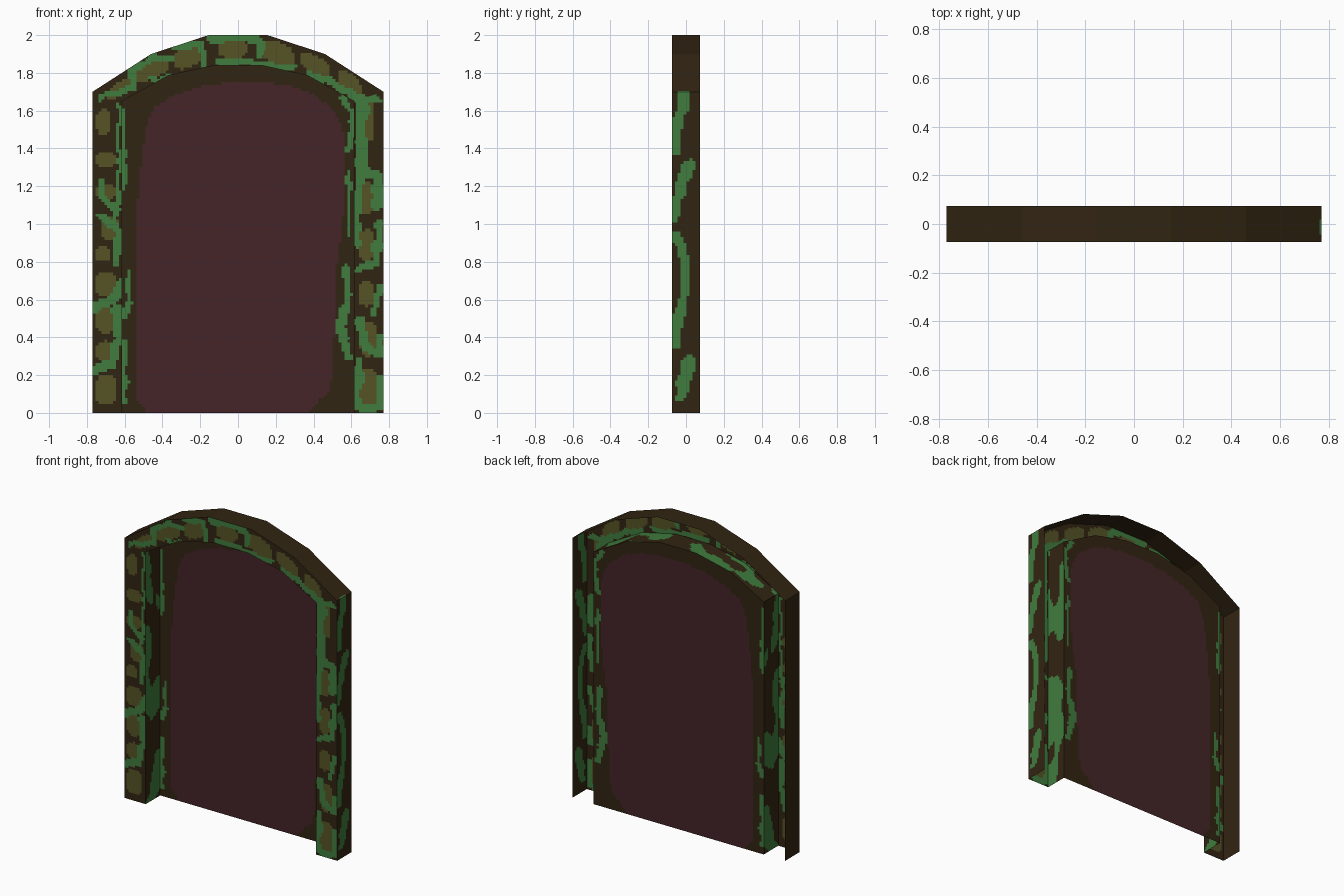
import bpy
import bmesh
from mathutils import Vector, noise
from mathutils.geometry import intersect_point_line

cube = bpy.data.objects.get("Cube")
if cube:
    bpy.data.objects.remove(cube, do_unlink=True)

FRONT, BACK = -0.075, 0.075
CELL = 0.0155
BROWN, STONE, MOSS, DOOR = range(4)


def make_material(name, rgb):
    mat = bpy.data.materials.new(name)
    mat.use_nodes = True
    mat.diffuse_color = (*rgb, 1)
    bsdf = mat.node_tree.nodes["Principled BSDF"]
    bsdf.inputs["Base Color"].default_value = (*rgb, 1)
    bsdf.inputs["Roughness"].default_value = 0.9
    return mat


materials = [
    make_material("dark brown mortar", (0.031, 0.018, 0.006)),
    make_material("olive stone", (0.092, 0.086, 0.019)),
    make_material("green moss", (0.050, 0.200, 0.047)),
    make_material("maroon door", (0.058, 0.018, 0.021)),
]


def arch(half):
    """Complete arch outline from its right-hand half, foot to crown."""
    return half + [(-x, z) for x, z in reversed(half)]


outer = arch([(0.77, 0), (0.77, 1.7), (0.46, 1.9), (0.155, 2)])
inner = arch([(0.615, 0), (0.615, 1.65), (0.37, 1.785), (0.125, 1.84)])

# Painted stones: centre x, centre z, half width, half height, slope
pillar_stones = [
    (-.71, 1.54, .04, .065, 0), (-.70, 1.34, .05, .045, 0),
    (-.70, 1.17, .05, .045, 0), (-.68, .98, .05, .065, 0),
    (-.72, .84, .04, .04, 0), (-.70, .68, .055, .065, 0),
    (-.70, .49, .05, .065, 0), (-.70, .33, .05, .05, 0),
    (-.70, .12, .055, .08, 0),
    (.69, 1.55, .035, .11, 0), (.68, 1.14, .045, .08, 0),
    (.68, .89, .045, .08, 0), (.68, .63, .045, .065, 0),
    (.69, .39, .045, .09, 0), (.69, .13, .05, .11, 0),
]
arch_stones = [
    (-.63, 1.71, .065, .04, .5), (-.45, 1.82, .085, .05, .45),
    (-.26, 1.885, .075, .055, .3), (-.03, 1.93, .08, .05, 0),
    (.21, 1.905, .085, .06, -.3), (.41, 1.84, .08, .05, -.5),
    (.59, 1.74, .06, .06, -.6),
]
stones = pillar_stones + arch_stones

# Moss strands on the front: half thickness, then points along the strand
front_moss = [
    (.012, [(-.625, 1.63), (-.63, 1.3), (-.64, 1.0)]),
    (.02, [(-.73, 1.22), (-.71, 1.12), (-.64, 1.08)]),
    (.02, [(-.72, 1.04), (-.64, .99), (-.64, .8)]),
    (.03, [(-.76, .55), (-.66, .61), (-.62, .68)]),
    (.025, [(-.76, .22), (-.67, .27), (-.63, .4), (-.64, .55)]),
    (.02, [(-.72, 1.67), (-.56, 1.72), (-.56, 1.82), (-.46, 1.88), (-.35, 1.87)]),
    (.018, [(-.45, 1.76), (-.3, 1.78)]),
    (.02, [(-.34, 1.94), (-.2, 1.95), (-.18, 1.86)]),
    (.02, [(-.15, 1.985), (.11, 1.985), (.12, 1.9)]),
    (.016, [(-.1, 1.865), (.12, 1.85), (.3, 1.83)]),
    (.02, [(.38, 1.79), (.5, 1.74), (.62, 1.67), (.75, 1.65)]),
    (.03, [(.66, 1.65), (.65, 1.45), (.65, 1.3), (.74, 1.24), (.74, 1.1)]),
    (.018, [(.65, 1.3), (.63, 1.1), (.63, .9)]),
    (.02, [(.75, 1.0), (.73, .8), (.64, .76)]),
    (.02, [(.64, .5), (.66, .36), (.74, .3), (.76, .4)]),
    (.018, [(.75, .66), (.72, .52)]),
    (.018, [(.64, .28), (.63, .04)]),
    (.022, [(.66, .02), (.75, .04), (.76, .18)]),
]
panel_moss = [
    (.012, [(-.6, 1.6), (-.6, 1.2)]),
    (.016, [(-.58, .74), (-.58, .6), (-.6, .5)]),
    (.012, [(-.595, .38), (-.6, .05)]),
    (.016, [(.56, 1.66), (.6, 1.6), (.59, 1.4)]),
    (.012, [(.585, 1.27), (.59, .95)]),
    (.022, [(.57, .76), (.59, .65), (.55, .48), (.58, .3)]),
]
side_moss = [
    (.03, [(-.03, .09), (.0, .2), (.02, .29)]),
    (.028, [(-.05, .36), (-.04, .5), (.0, .66), (-.01, .8), (-.05, .94)]),
    (.026, [(-.06, 1.03), (-.03, 1.18), (.02, 1.32)]),
    (.026, [(-.06, 1.38), (-.05, 1.55), (.0, 1.64), (-.02, 1.71)]),
]

# Uneven outline of the maroon door
door_outline = [
    (-.48, 0), (-.53, .07), (-.545, .65), (-.53, 1.13), (-.51, 1.34),
    (-.485, 1.52), (-.44, 1.62), (-.33, 1.685), (-.175, 1.735), (.01, 1.755),
    (.25, 1.74), (.405, 1.685), (.51, 1.595), (.565, 1.47), (.57, 1.235),
    (.55, .97), (.515, .73), (.515, .5), (.49, .12), (.43, .07), (.37, 0),
]


def in_outline(u, v, outline):
    inside = False
    for (x1, z1), (x2, z2) in zip(outline, outline[1:] + outline[:1]):
        if (z1 > v) != (z2 > v) and u < x1 + (v - z1) * (x2 - x1) / (z2 - z1):
            inside = not inside
    return inside


def in_stone(u, v):
    for x, z, w, h, slope in stones:
        du, dv = u - x, v - z - slope * (u - x)
        if abs(du / w) ** 3 + abs(dv / h) ** 3 < 1:
            return True
    return False


def in_moss(u, v, strands):
    p = Vector((u, v, 0))
    wobble = noise.noise_vector(p * 14) * 0.022
    p += Vector((wobble.x, wobble.y, 0))
    for radius, path in strands:
        for a, b in zip(path, path[1:]):
            a, b = Vector((*a, 0)), Vector((*b, 0))
            t = min(1, max(0, intersect_point_line(p, a, b)[1]))
            if (p - a.lerp(b, t)).length < radius:
                return True
    return False


# Colour rules, one for each part
def paint_front(c):
    if in_moss(c.x, c.z, front_moss):
        return MOSS
    return STONE if in_stone(c.x, c.z) else BROWN


def paint_panel(c):
    if in_outline(c.x, c.z, door_outline):
        return DOOR
    return MOSS if in_moss(c.x, c.z, panel_moss) else BROWN


def paint_outer(c):
    return MOSS if c.x > 0.76 and in_moss(c.y, c.z, side_moss) else BROWN


def paint_reveal(c):
    patch = noise.noise(Vector((c.x * 5, c.y * 9, c.z * 4)))
    return MOSS if patch > 0.05 + 2 * c.y else BROWN


def build(name, polygons, paint):
    """Make the faces, cut them into small cells and colour each cell."""
    bm = bmesh.new()
    for poly in polygons:
        bm.faces.new([bm.verts.new(p) for p in poly])
    bmesh.ops.remove_doubles(bm, verts=bm.verts, dist=0.0001)
    for axis in range(3):
        values = [v.co[axis] for v in bm.verts]
        cut = min(values) + CELL
        while cut < max(values) - CELL / 3:
            point, normal = Vector(), Vector()
            point[axis], normal[axis] = cut, 1
            geom = bm.verts[:] + bm.edges[:] + bm.faces[:]
            bmesh.ops.bisect_plane(bm, geom=geom, plane_co=point, plane_no=normal)
            cut += CELL
    for face in bm.faces:
        face.material_index = paint(face.calc_center_median())
    mesh = bpy.data.meshes.new(name)
    bm.to_mesh(mesh)
    bm.free()
    for mat in materials:
        mesh.materials.append(mat)
    bpy.context.collection.objects.link(bpy.data.objects.new(name, mesh))


def bridge(a, ya, b, yb):
    """Quads between two matching outlines lying at two depths."""
    p = [(x, ya, z) for x, z in a]
    q = [(x, yb, z) for x, z in b]
    return [(p[i], p[i + 1], q[i + 1], q[i]) for i in range(len(p) - 1)]


# The frame is an open shell: front band, outer rim, inner reveal, rear panel
build("arch_front", bridge(inner, FRONT, outer, FRONT), paint_front)
build("arch_outer_rim", bridge(outer, FRONT, outer, BACK), paint_outer)
build("arch_reveal", bridge(inner, BACK, inner, FRONT), paint_reveal)
build("door_panel", [[(x, BACK, z) for x, z in reversed(inner)]], paint_panel)
